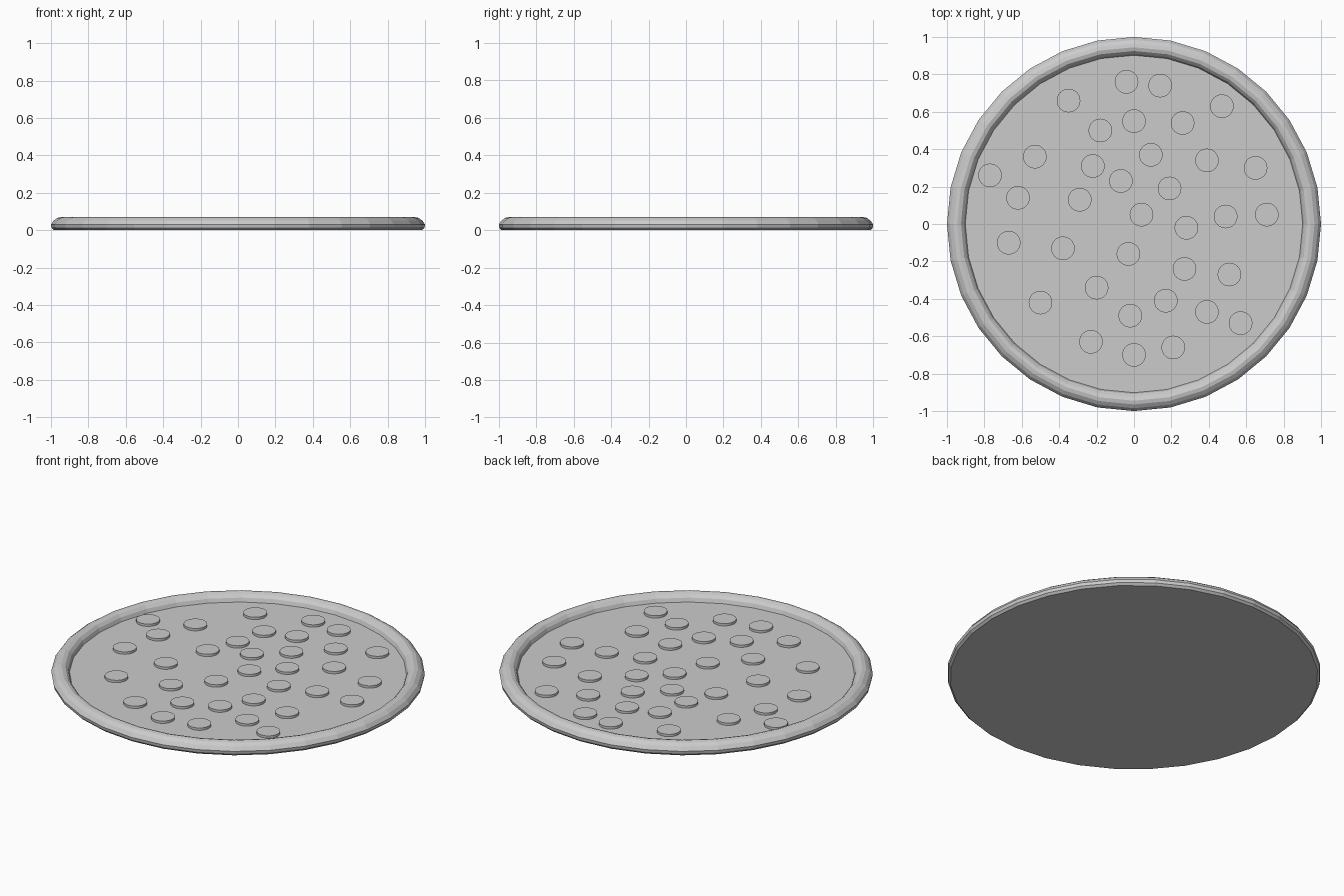
import bpy
import bmesh
from math import cos, sin, tau

SIDES = 32

default_cube = bpy.data.objects.get("Cube")
if default_cube:
    bpy.data.objects.remove(default_cube, do_unlink=True)

# One plain grey for the whole model
grey = bpy.data.materials.new("plain grey")
grey.use_nodes = True
colour = (0.6, 0.6, 0.6, 1)
grey.diffuse_color = colour
grey.node_tree.nodes["Principled BSDF"].inputs["Base Color"].default_value = colour


def add_object(name, bm):
    """Turn a bmesh into a named grey object."""
    bmesh.ops.recalc_face_normals(bm, faces=bm.faces)
    mesh = bpy.data.meshes.new(name)
    bm.to_mesh(mesh)
    bm.free()
    mesh.materials.append(grey)
    obj = bpy.data.objects.new(name, mesh)
    bpy.context.collection.objects.link(obj)
    return obj


def lathe(name, profile, cap_ends):
    """Turn a list of (radius, height) points around the z axis."""
    bm = bmesh.new()
    rings = [
        [bm.verts.new((r * cos(tau * i / SIDES), r * sin(tau * i / SIDES), z))
         for i in range(SIDES)]
        for r, z in profile
    ]
    for lower, upper in zip(rings, rings[1:]):
        for i in range(SIDES):
            j = (i + 1) % SIDES
            bm.faces.new((lower[i], lower[j], upper[j], upper[i]))
    if cap_ends:
        bm.faces.new(rings[0])
        bm.faces.new(rings[-1])
    return add_object(name, bm)


# Flat base with a rounded crust, closed by the sunken floor
crust_profile = [
    (0.985, 0), (0.997, 0.012), (1, 0.03), (0.985, 0.052), (0.965, 0.066),
    (0.945, 0.07), (0.925, 0.064), (0.91, 0.048), (0.902, 0.026),
]
lathe("crust_and_base", crust_profile, cap_ends=True)

# Topping slices scattered over the floor, centres in hundredths of a unit
slice_centres = [
    (-4, 76), (14, 74), (-35, 66), (47, 63), (-18, 50), (0, 55), (26, 54),
    (-53, 36), (9, 37), (-22, 31), (39, 34), (65, 30), (-77, 26), (-7, 23),
    (19, 19), (-62, 14), (-29, 13), (4, 5), (49, 4), (71, 5), (28, -2),
    (-67, -10), (-38, -13), (-3, -16), (27, -24), (51, -27), (-20, -34),
    (17, -41), (-50, -42), (-2, -49), (39, -47), (57, -53), (-23, -63),
    (21, -66), (0, -70),
]
slice_profile = [(0.063, 0.02), (0.063, 0.04)]
for number, (x, y) in enumerate(slice_centres, start=1):
    topping = lathe(f"topping_slice_{number}", slice_profile, cap_ends=True)
    topping.location = (x / 100, y / 100, 0)
